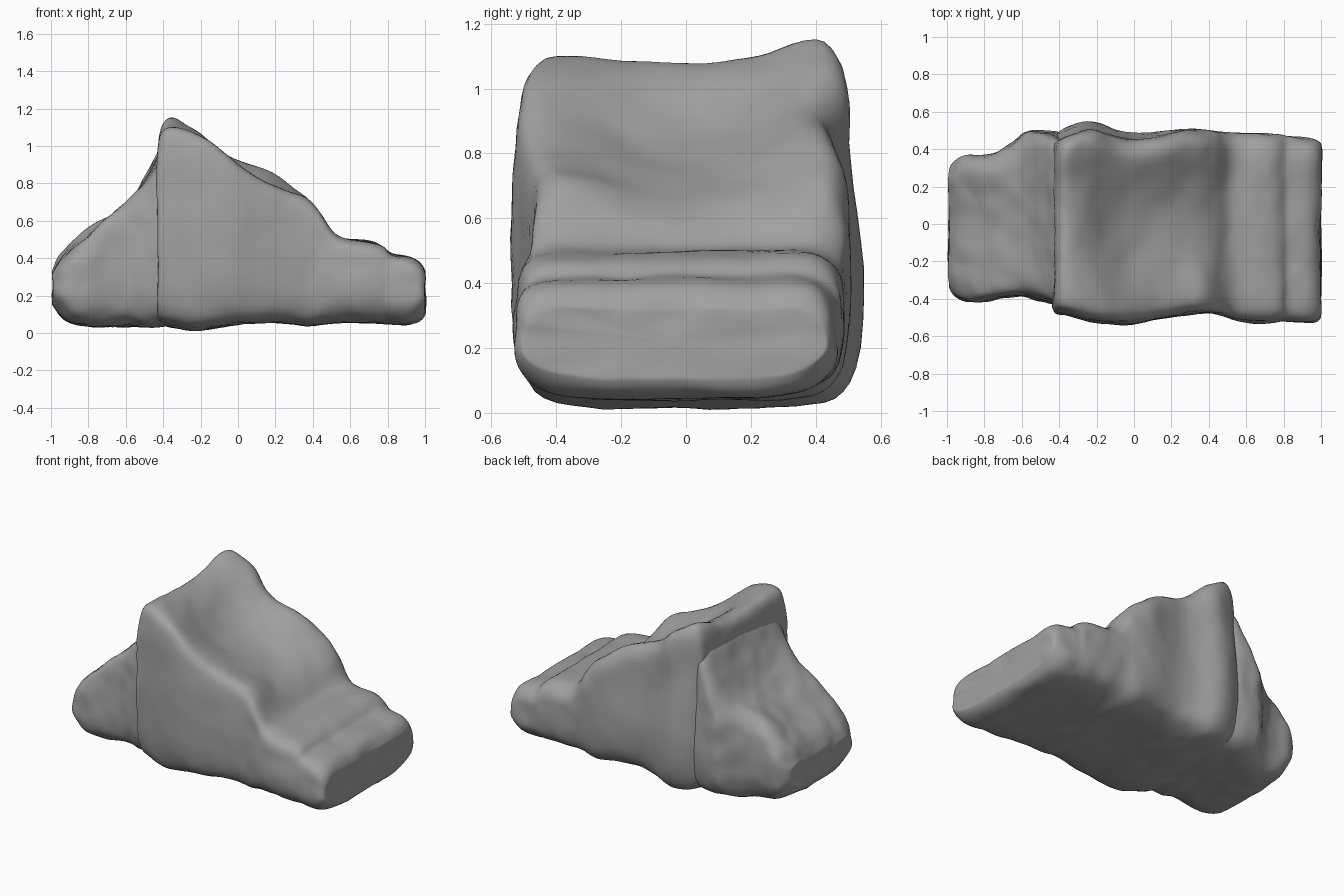
import bpy, bmesh, random
from mathutils import noise, Vector

if "Cube" in bpy.data.objects:
    bpy.data.objects.remove(bpy.data.objects["Cube"])

random.seed(4)

stone = bpy.data.materials.new("stone")
stone.diffuse_color = (.36, .36, .36, 1)
stone.use_nodes = True
stone.node_tree.nodes["Principled BSDF"].inputs["Base Color"].default_value = stone.diffuse_color


def ring(x, y0, y1, zb, zn, zm, zf):
    """Cross-section at x: near/far side y, bottom z, near/middle/far top z."""
    w, m = y1 - y0, (y0 + y1) / 2
    h0, h1 = zn - zb, zf - zb
    lean = max(0, min(.06, (zf - .8) * .25))  # tall sections lean inward on the far side
    return [(x, y, z) for y, z in [
        (y0 + .09, zb), (m - .2 * w, zb - .01), (m, zb - .005), (m + .2 * w, zb - .01), (y1 - .10, zb),
        (y1 - .01, zb + min(.07, h1 * .25)), (y1 + .01, zb + h1 * .4), (y1 - lean, zb + h1 * .7),
        (y1 - .005 - lean * .5, zf - min(.07, h1 * .2)), (y1 - .08 - lean * .5, zf + .015),
        (y1 - .25 * w, zm * .6 + zf * .4), (m + .1 * w, zm), (m - .1 * w, zm),
        (y0 + .25 * w, zm * .5 + zn * .5),
        (y0 + .06, zn + .015), (y0 + .005, zn - min(.04, h0 * .2)),
        (y0, zb + h0 * .7), (y0 - .01, zb + h0 * .4), (y0 + .005, zb + min(.07, h0 * .25))]]


def rock(name, stations, jitter, rough):
    bm = bmesh.new()
    loops = []
    for s in stations:
        loop = []
        for p in ring(*s):
            v = Vector(p) + Vector([random.uniform(-jitter, jitter) for _ in range(3)])
            loop.append(bm.verts.new(v))
        loops.append(loop)
    for a, b in zip(loops, loops[1:]):
        for i in range(len(a)):
            j = (i + 1) % len(a)
            bm.faces.new((a[i], a[j], b[j], b[i]))
    # End caps, rounded by an inset
    for loop in (loops[0], loops[-1]):
        cap = bm.faces.new(loop)
        bmesh.ops.inset_individual(bm, faces=[cap], thickness=.025)
        bmesh.ops.poke(bm, faces=[cap])
    bmesh.ops.recalc_face_normals(bm, faces=bm.faces)
    me = bpy.data.meshes.new(name)
    bm.to_mesh(me)
    bm.free()
    me.materials.append(stone)
    ob = bpy.data.objects.new(name, me)
    bpy.context.collection.objects.link(ob)
    bpy.context.view_layer.objects.active = ob
    ob.select_set(True)
    sub = ob.modifiers.new("Soften", 'SUBSURF')
    sub.levels = sub.render_levels = 2
    bpy.ops.object.modifier_apply(modifier=sub.name)
    # Weathered surface: broad lumps plus fine chips
    for v in ob.data.vertices:
        p = v.co.copy()
        v.co += noise.noise_vector(p * 4.5) * .006 + noise.noise_vector(p * 10) * rough
    bpy.ops.object.shade_smooth_by_angle(angle=.8)
    ob.select_set(False)
    return ob


# Main wedge: tall back edge, scooped slope, two low steps at the right
rock("main_boulder", [
    (-.43, -.45, .46, .08, .99, .97, 1.00),
    (-.42, -.47, .48, .055, 1.07, 1.06, 1.12),
    (-.36, -.48, .52, .045, 1.12, 1.09, 1.18),
    (-.24, -.52, .56, .015, 1.08, 1.03, 1.10),
    (-.16, -.52, .53, .03, 1.04, .93, 1.05),
    (-.05, -.54, .48, .045, .94, .84, .94),
    (.10, -.51, .48, .06, .84, .76, .91),
    (.25, -.48, .51, .06, .76, .70, .83),
    (.37, -.47, .50, .04, .74, .64, .74),
    (.45, -.48, .49, .05, .65, .57, .65),
    (.51, -.50, .48, .06, .51, .50, .52),
    (.60, -.52, .48, .06, .49, .50, .50),
    (.73, -.52, .48, .06, .48, .49, .49),
    (.79, -.51, .48, .06, .45, .45, .45),
    (.81, -.52, .47, .055, .41, .41, .41),
    (.92, -.53, .46, .045, .40, .41, .41),
    (.98, -.52, .45, .07, .37, .37, .37),
    (1.0, -.50, .43, .11, .32, .32, .32),
], .006, .006)

# Rear rubble: straight slope with a ledge on the far side
rock("rear_boulder", [
    (-.99, -.32, .30, .16, .31, .31, .33),
    (-.965, -.37, .34, .11, .37, .38, .40),
    (-.90, -.42, .37, .06, .43, .44, .48),
    (-.80, -.41, .36, .04, .52, .50, .59),
    (-.72, -.40, .37, .04, .59, .57, .62),
    (-.60, -.38, .48, .045, .70, .66, .65),
    (-.55, -.39, .50, .045, .74, .74, .74),
    (-.49, -.41, .50, .04, .80, .83, .85),
    (-.43, -.42, .50, .04, .88, .96, .97),
    (-.37, -.42, .48, .05, 1.0, 1.03, 1.04),
    (-.27, -.40, .46, .06, .95, .90, .96),
], .008, .010)
